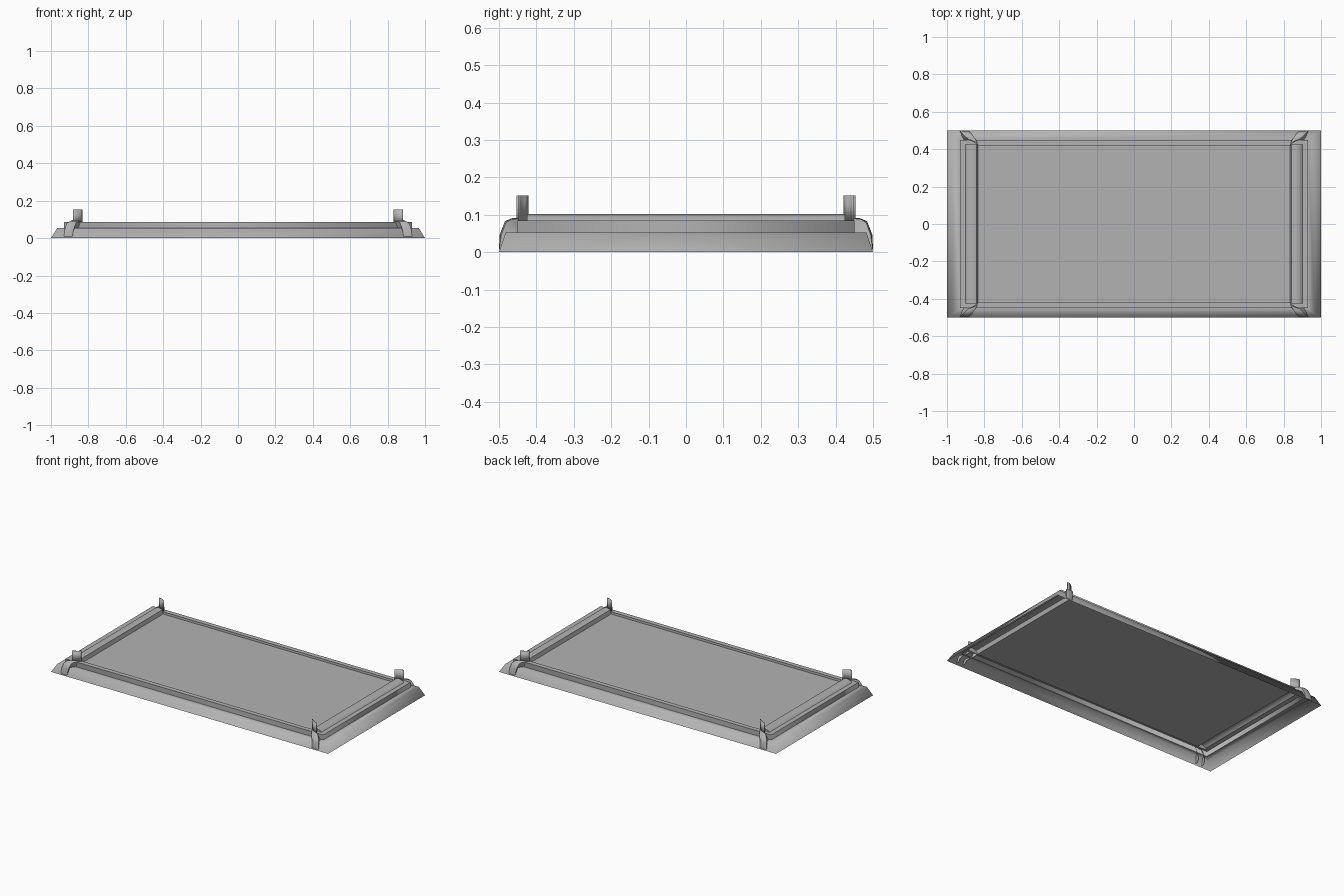
import bpy
from mathutils import Vector

if "Cube" in bpy.data.objects:
    bpy.data.objects.remove(bpy.data.objects["Cube"])

grey = bpy.data.materials.new("mid_grey")
grey.diffuse_color = (0.45, 0.45, 0.45, 1)
grey.use_nodes = True
grey.node_tree.nodes["Principled BSDF"].inputs["Base Color"].default_value = grey.diffuse_color


def make(name, verts, faces, angle=0.6):
    mesh = bpy.data.meshes.new(name)
    mesh.from_pydata(verts, [], faces)
    mesh.update()
    mesh.materials.append(grey)
    ob = bpy.data.objects.new(name, mesh)
    bpy.context.collection.objects.link(ob)
    bpy.ops.object.select_all(action='DESELECT')
    ob.select_set(True)
    bpy.context.view_layer.objects.active = ob
    bpy.ops.object.shade_smooth_by_angle(angle=angle)
    return ob


def mirror(ob, x, y):
    m = ob.modifiers.new("mirror", 'MIRROR')
    m.use_axis = (x, y, False)
    m.use_mirror_merge = False


def strip_faces(rows, n):
    return [(r * n + c, r * n + c + 1, (r + 1) * n + c + 1, (r + 1) * n + c)
            for r in range(rows - 1) for c in range(n - 1)]


# Stepped open-bottomed frame: concentric rectangular rings (half x, half y, z)
rings = [(1.0, 0.5, 0.0), (0.967, 0.482, 0.053), (0.93, 0.45, 0.053),
         (0.93, 0.45, 0.085), (0.90, 0.42, 0.085), (0.90, 0.42, 0.07)]
verts = [(sx * x, sy * y, z) for x, y, z in rings
         for sx, sy in ((-1, -1), (1, -1), (1, 1), (-1, 1))]
faces = [(r * 4 + c, r * 4 + (c + 1) % 4, r * 4 + 4 + (c + 1) % 4, r * 4 + 4 + c)
         for r in range(len(rings) - 1) for c in range(4)
         if r < 4 or c % 2 == 0]          # inner lip only along the long sides
frame = make("stepped_frame", verts, faces, 3.1)
# crisp edges along the steps, soft corners
for e in frame.data.edges:
    a, b = (v // 4 for v in e.vertices)
    e.use_edge_sharp = a == b and a >= 2

# Flat panel inside the frame
make("panel", [(-0.835, -0.42, 0.07), (0.835, -0.42, 0.07),
               (0.835, 0.42, 0.07), (-0.835, 0.42, 0.07)], [(0, 1, 2, 3)])

# Raised hollow rails running between the posts at each end
profile = [(0.90, 0.085), (0.89, 0.095), (0.865, 0.102), (0.842, 0.095), (0.835, 0.07)]
n = len(profile)
verts = [(x, y, z) for y in (-0.425, 0.425) for x, z in profile]
faces = strip_faces(2, n) + [tuple(range(n)), tuple(range(2 * n - 1, n - 1, -1))]
mirror(make("end_rail", verts, faces, 0.9), True, False)

# Curved solid corner legs sweeping over the frame:
# outer edge, inner edge, bulge of the middle, (y, z) of the buried underside
path = [((0.930, 0.499, 0.008), (0.885, 0.499, 0.008), (0, 0.001, 0), (0.480, 0.008)),
        ((0.927, 0.494, 0.045), (0.880, 0.494, 0.045), (0, 0.004, 0.002), (0.465, 0.030)),
        ((0.917, 0.482, 0.078), (0.866, 0.480, 0.082), (0, 0.003, 0.003), (0.455, 0.045)),
        ((0.902, 0.468, 0.088), (0.850, 0.458, 0.089), (0, 0.001, 0.003), (0.445, 0.055)),
        ((0.882, 0.450, 0.090), (0.834, 0.423, 0.090), (-0.003, 0.004, 0), (0.435, 0.068))]
steps = (0, 0.25, 0.5, 0.75, 1)
verts = []
for a, b, bulge, (uy, uz) in path:
    verts.append((a[0], uy, uz))
    for t in steps:
        verts.append(Vector(a).lerp(Vector(b), t) + Vector(bulge) * (4 * t * (1 - t)))
    verts.append((b[0], uy, uz))
mirror(make("corner_leg", verts, strip_faces(len(path), 7), 0.9), True, True)

# Thin upright posts standing on the legs, slightly curved in plan
a, b, bulge, _ = path[-1]
verts = []
for z in (0.08, 0.152):
    for t in steps:
        p = Vector(a).lerp(Vector(b), t) + Vector(bulge) * (4 * t * (1 - t))
        verts.append((p.x, p.y, z))
post = make("corner_post", verts, strip_faces(2, 5), 0.9)
solid = post.modifiers.new("thickness", 'SOLIDIFY')
solid.thickness = 0.006
solid.offset = 0
mirror(post, True, True)
